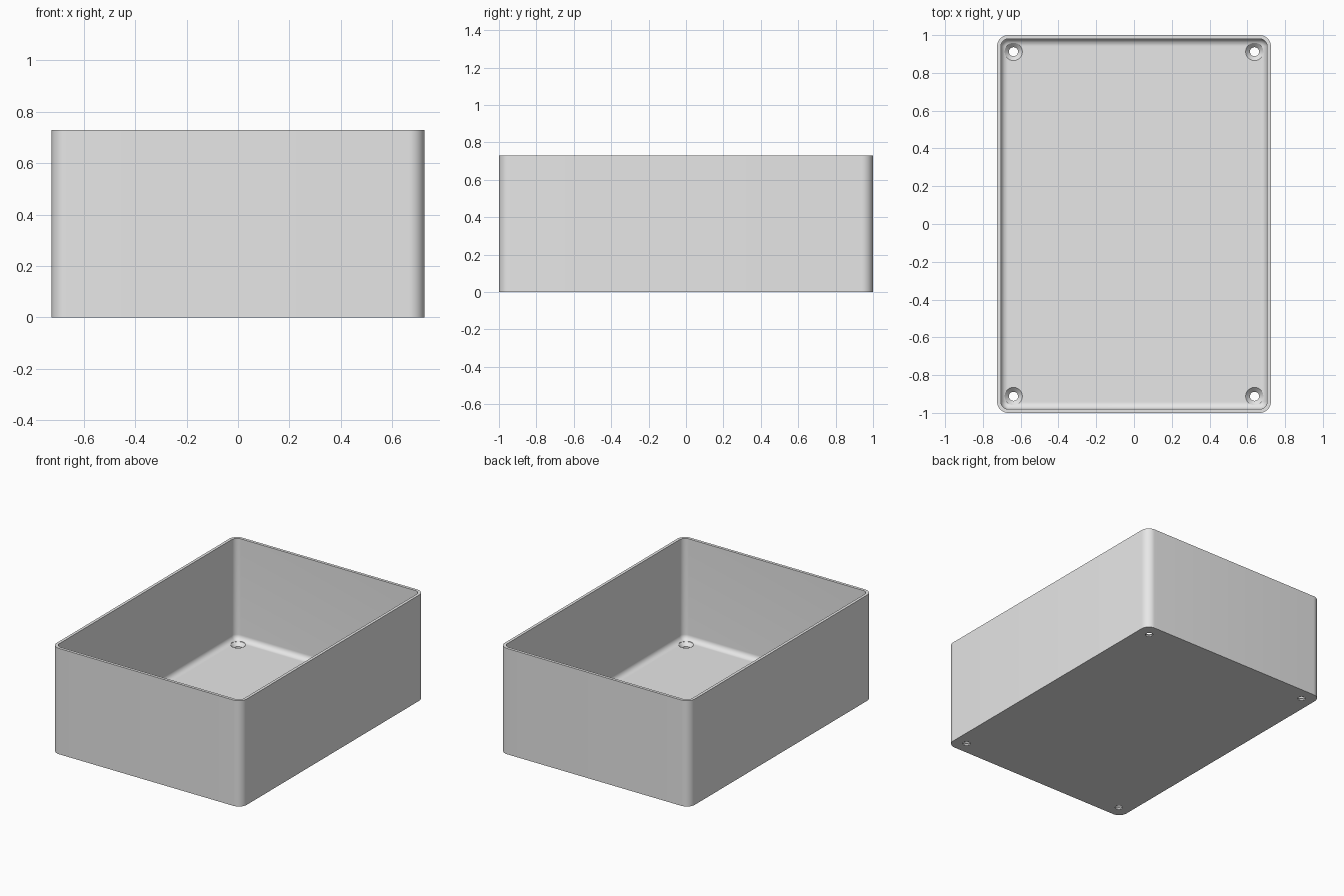
import bpy, bmesh
from math import sin, cos, pi, radians

W, D, H = 0.725, 1.0, 0.73      # half width, half depth, height
WALL, FLOOR = 0.02, 0.032       # thicknesses
CORNER, FILLET = 0.06, 0.036    # outside corner and inside floor radii
HOLE_X, HOLE_Y = 0.638, 0.912
HOLE_R, SINK_R = 0.024, 0.047
STEPS = 10

cube = bpy.data.objects.get("Cube")
if cube:
    bpy.data.objects.remove(cube, do_unlink=True)

grey = bpy.data.materials.new("light grey")
grey.use_nodes = True
grey.diffuse_color = (0.8, 0.8, 0.8, 1)
grey.node_tree.nodes["Principled BSDF"].inputs["Base Color"].default_value = (0.8, 0.8, 0.8, 1)


def rounded_rect(inset, z):
    """Ring of points on a rounded rectangle moved inward by inset."""
    r = CORNER - inset
    points = []
    for quarter, (sx, sy) in enumerate([(1, 1), (-1, 1), (-1, -1), (1, -1)]):
        for i in range(STEPS + 1):
            a = (quarter + i / STEPS) * pi / 2
            points.append((sx * (W - CORNER) + r * cos(a), sy * (D - CORNER) + r * sin(a), z))
    return points


def circle(x, y, r, z, n=32):
    return [(x + r * cos(2 * pi * i / n), y + r * sin(2 * pi * i / n), z) for i in range(n)]


def loft(bm, rings):
    """Skin a stack of rings and cap both ends."""
    loops = [[bm.verts.new(p) for p in ring] for ring in rings]
    n = len(loops[0])
    for low, high in zip(loops, loops[1:]):
        for i in range(n):
            j = (i + 1) % n
            bm.faces.new((low[i], low[j], high[j], high[i]))
    bm.faces.new(loops[0][::-1])
    bm.faces.new(loops[-1])


def make_object(name, bm):
    bmesh.ops.recalc_face_normals(bm, faces=bm.faces)
    mesh = bpy.data.meshes.new(name)
    bm.to_mesh(mesh)
    bm.free()
    mesh.materials.append(grey)
    obj = bpy.data.objects.new(name, mesh)
    bpy.context.collection.objects.link(obj)
    return obj


# Open box: up the outside, over the rim, down the inside and round the floor fillet
section = [(0, 0), (0, H), (WALL, H)]
for i in range(STEPS + 1):
    a = i / STEPS * pi / 2
    section.append((WALL + FILLET * (1 - cos(a)), FLOOR + FILLET * (1 - sin(a))))
bm = bmesh.new()
loft(bm, [rounded_rect(inset, z) for inset, z in section])
box = make_object("open_box", bm)

# Countersunk screw holes in the four floor corners
bm = bmesh.new()
sink_bottom = FLOOR - (SINK_R - HOLE_R)
for x in (-HOLE_X, HOLE_X):
    for y in (-HOLE_Y, HOLE_Y):
        loft(bm, [circle(x, y, r, z) for r, z in
                  [(HOLE_R, -0.05), (HOLE_R, sink_bottom), (SINK_R, FLOOR), (SINK_R, 0.1)]])
cutter = make_object("screw_hole_cutter", bm)
cutter.hide_render = True

cut = box.modifiers.new("screw holes", 'BOOLEAN')
cut.operation = 'DIFFERENCE'
cut.solver = 'EXACT'
cut.object = cutter

bpy.ops.object.select_all(action='DESELECT')
box.select_set(True)
bpy.context.view_layer.objects.active = box
bpy.ops.object.modifier_apply(modifier=cut.name)
bpy.data.objects.remove(cutter, do_unlink=True)
bpy.ops.object.shade_smooth_by_angle(angle=radians(30))
